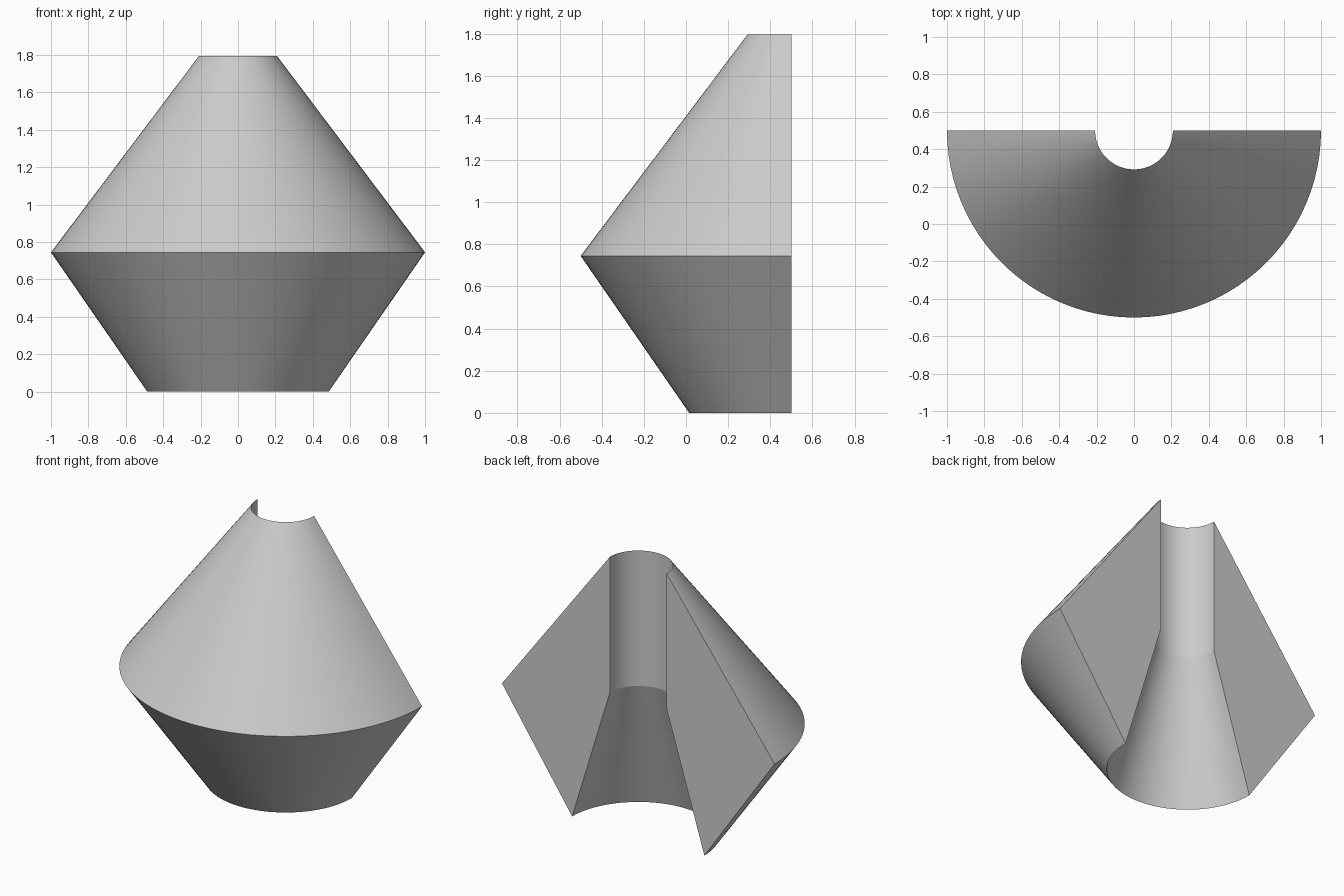
import bpy, bmesh
from math import pi, cos, sin, radians

cube = bpy.data.objects.get("Cube")
if cube:
    bpy.data.objects.remove(cube, do_unlink=True)

# One plain grey for the whole solid
grey = bpy.data.materials.new("plain grey")
grey.use_nodes = True
colour = (0.6, 0.6, 0.6, 1)
grey.diffuse_color = colour
grey.node_tree.nodes["Principled BSDF"].inputs["Base Color"].default_value = colour

# Cross-section as (radius, height): foot, rim, top edge, bore shoulder
profile = [(0.485, 0), (1, 0.745), (0.208, 1.796), (0.208, 0.898)]
STEPS = 48
BACK = 0.5  # the flat cut plane, which holds the axis

# Sweep the cross-section half a turn around the axis
bm = bmesh.new()
rings = []
for i in range(STEPS + 1):
    a = pi + pi * i / STEPS
    rings.append([bm.verts.new((r * cos(a), BACK + r * sin(a), z)) for r, z in profile])
for here, after in zip(rings, rings[1:]):
    for k in range(len(profile)):
        n = (k + 1) % len(profile)
        bm.faces.new((here[k], after[k], after[n], here[n]))

# Flat cut faces close both ends
bm.faces.new(rings[0])
bm.faces.new(rings[-1])
bmesh.ops.recalc_face_normals(bm, faces=bm.faces)

mesh = bpy.data.meshes.new("half_double_cone")
bm.to_mesh(mesh)
bm.free()
mesh.materials.append(grey)
body = bpy.data.objects.new("half_double_cone", mesh)
bpy.context.collection.objects.link(body)

# Smooth round walls, sharp rims and cut edges
bpy.ops.object.select_all(action="DESELECT")
body.select_set(True)
bpy.context.view_layer.objects.active = body
bpy.ops.object.shade_smooth_by_angle(angle=radians(15))
